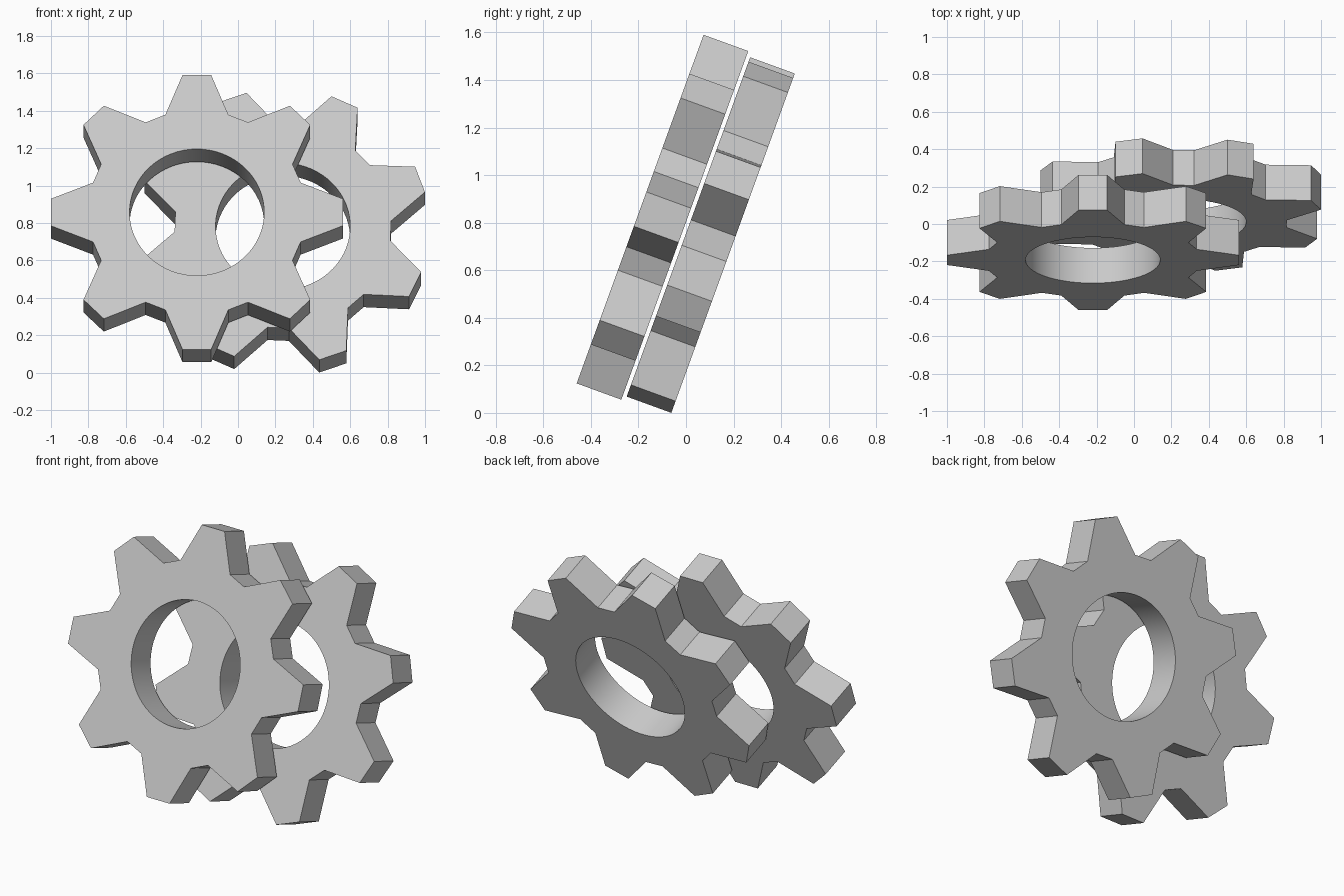
import bpy, bmesh
from math import cos, sin, pi, radians

if "Cube" in bpy.data.objects:
    bpy.data.objects.remove(bpy.data.objects["Cube"])

TEETH, R_TIP, R_ROOT, R_HOLE, HALF = 8, 0.784, 0.58, 0.36, 0.1


def gear(name, location, spin):
    """Flat-tipped gear ring; spin is the angle of its first tooth."""
    bm = bmesh.new()
    n = TEETH * 4
    step = 2 * pi / n
    rings = []
    for z in (HALF, -HALF):
        # outline: two tip points, two root points per tooth
        outer = [bm.verts.new((r * cos(a), r * sin(a), z))
                 for i in range(n)
                 for r, a in [(R_TIP if i % 4 < 2 else R_ROOT, spin + (i - 0.5) * step)]]
        # round hole with two segments per outline edge
        inner = [bm.verts.new((R_HOLE * cos(a), R_HOLE * sin(a), z))
                 for a in [spin + (j / 2 - 0.5) * step for j in range(2 * n)]]
        rings.append((outer, inner))
        for i in range(n):
            k = (i + 1) % n
            bm.faces.new((outer[i], outer[k], inner[2 * k], inner[2 * i + 1], inner[2 * i]))
    # toothed rim and hole wall
    for top, bottom in zip(*rings):
        for i in range(len(top)):
            k = (i + 1) % len(top)
            bm.faces.new((top[i], bottom[i], bottom[k], top[k]))
    bmesh.ops.recalc_face_normals(bm, faces=bm.faces)
    mesh = bpy.data.meshes.new(name)
    bm.to_mesh(mesh)
    bm.free()
    obj = bpy.data.objects.new(name, mesh)
    bpy.context.collection.objects.link(obj)
    obj.location = location
    obj.rotation_euler = (radians(70), 0, 0)  # leans back 20 degrees
    bpy.ops.object.select_all(action='DESELECT')
    obj.select_set(True)
    bpy.context.view_layer.objects.active = obj
    bpy.ops.object.shade_smooth_by_angle(angle=radians(15))
    return obj


# Two matching gears, one just behind the other
gear("front_gear", (-0.22, -0.099, 0.823), 0)
gear("rear_gear", (0.24, 0.104, 0.748), radians(20))
